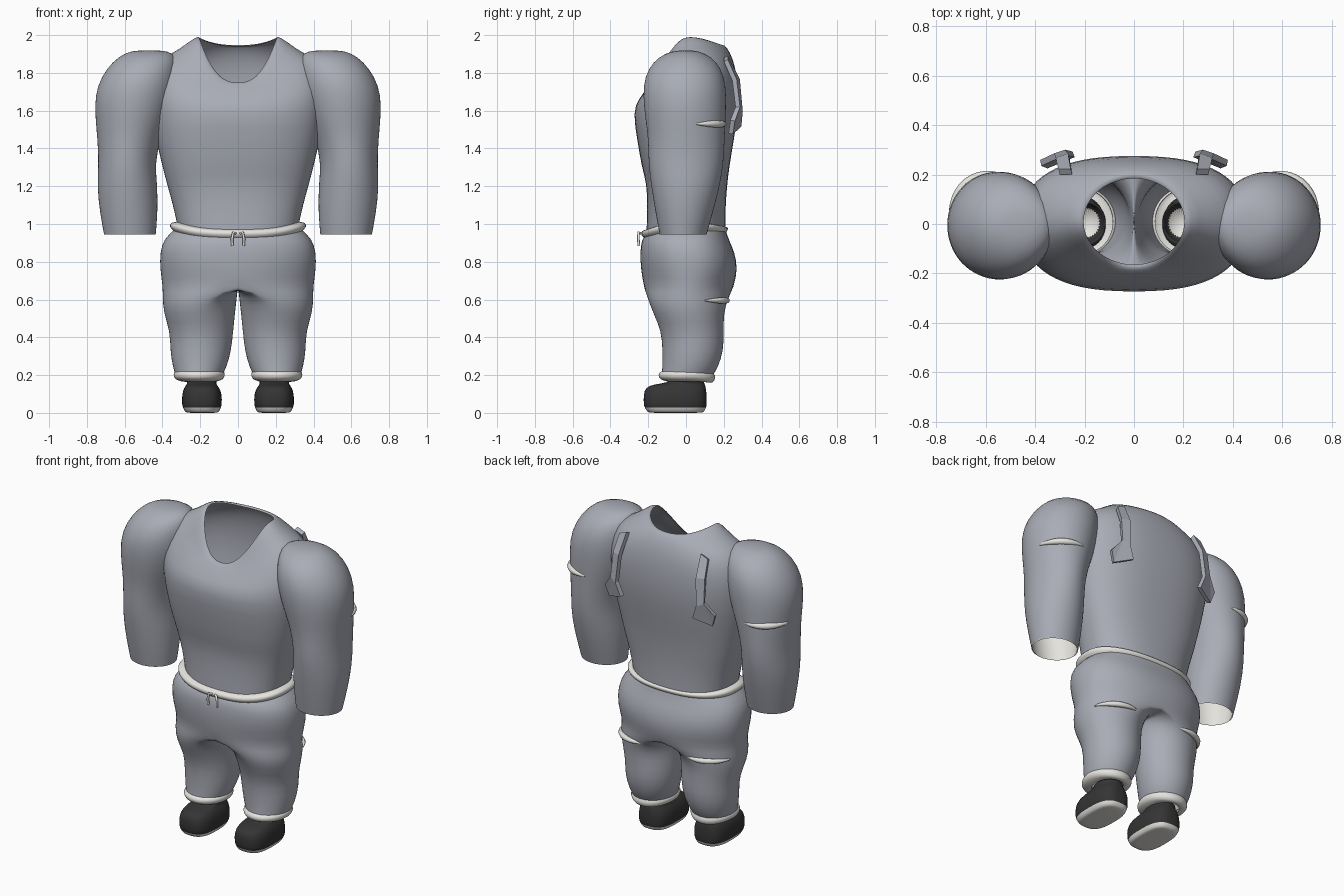
import bpy, bmesh
from math import sin, cos, pi, radians

if "Cube" in bpy.data.objects:
    bpy.data.objects.remove(bpy.data.objects["Cube"])

SEGMENTS = 32


def material(name, colour):
    mat = bpy.data.materials.new(name)
    mat.use_nodes = True
    mat.diffuse_color = (*colour, 1)
    mat.node_tree.nodes["Principled BSDF"].inputs["Base Color"].default_value = (*colour, 1)
    return mat


cloth = material("blue grey cloth", (0.40, 0.415, 0.47))
trim = material("off white trim", (0.78, 0.77, 0.73))
leather = material("black leather", (0.035, 0.035, 0.035))


def signed_power(value, power):
    return abs(value) ** power * (1 if value >= 0 else -1)


def ring(z, xs, ys, mid=None, front=None, back=None, power=1.0):
    """Closed cross-section; front and back heights may differ from the sides."""
    left, right = xs
    mid = (left + right) / 2 if mid is None else mid
    points = []
    for i in range(SEGMENTS):
        angle = 2 * pi * i / SEGMENTS
        c, s = round(cos(angle), 6), round(sin(angle), 6)
        reach = right - mid if c > 0 else mid - left
        x = mid + reach * signed_power(c, power)
        y = sum(ys) / 2 + (ys[1] - ys[0]) / 2 * signed_power(s, power)
        level = front if s < 0 else back
        level = z if level is None else level
        points.append((x, y, level + (z - level) * abs(c) ** 2.5))
    return points


def wide(z, half, ys, **options):
    return ring(z, (-half, half), ys, **options)


def loft(name, rings, mats, mirror=False, bottom=False, top=False, rule=None):
    """Skin rings from bottom to top, leaving out walls on the centre plane."""
    bm = bmesh.new()
    rows = [[bm.verts.new(p) for p in points] for points in rings]
    for low, high in zip(rows, rows[1:]):
        for i in range(SEGMENTS):
            j = (i + 1) % SEGMENTS
            quad = (low[i], low[j], high[j], high[i])
            if not (mirror and all(abs(v.co.x) < 1e-5 for v in quad)):
                bm.faces.new(quad)
    if bottom:
        bm.faces.new(rows[0][::-1])
    if top:
        bm.faces.new(rows[-1])
    bmesh.ops.delete(bm, geom=[v for v in bm.verts if not v.link_faces], context="VERTS")
    for face in bm.faces:
        face.smooth = True
        if rule:
            face.material_index = rule(face)
    mesh = bpy.data.meshes.new(name)
    bm.to_mesh(mesh)
    bm.free()
    for mat in mats:
        mesh.materials.append(mat)
    obj = bpy.data.objects.new(name, mesh)
    bpy.context.collection.objects.link(obj)
    if mirror:
        obj.modifiers.new("Mirror", "MIRROR").use_clip = True
    obj.modifiers.new("Smooth", "SUBSURF").levels = 1
    obj.modifiers["Smooth"].render_levels = 1
    return obj


def tube(name, points, radius, mat, taper=True):
    """Thin cord through the points, pointed at the ends when tapered."""
    curve = bpy.data.curves.new(name, "CURVE")
    curve.dimensions = "3D"
    curve.bevel_depth = radius
    curve.bevel_resolution = 2
    curve.use_fill_caps = True
    spline = curve.splines.new("POLY")
    spline.points.add(len(points) - 1)
    for i, (target, p) in enumerate(zip(spline.points, points)):
        target.co = (*p, 1)
        if taper:
            target.radius = 0.25 + 0.75 * sin(pi * i / (len(points) - 1))
    curve.materials.append(mat)
    bpy.context.collection.objects.link(bpy.data.objects.new(name, curve))


def arc(z, xs, ys, start, end):
    """Part of an oval section, between two angles in degrees."""
    angles = [radians(start + (end - start) * i / 10) for i in range(11)]
    return [(sum(xs) / 2 + (xs[1] - xs[0]) / 2 * cos(a),
             sum(ys) / 2 + (ys[1] - ys[0]) / 2 * sin(a), z) for a in angles]


# Shirt body, open at the scooped neck and at the hem
loft("shirt_body", [
    wide(0.98, 0.32, (-0.21, 0.21), power=0.85, front=0.96),
    wide(1.1, 0.345, (-0.205, 0.21), power=0.85),
    wide(1.22, 0.38, (-0.21, 0.22), power=0.8),
    wide(1.3, 0.40, (-0.235, 0.23), power=0.8),
    wide(1.42, 0.43, (-0.255, 0.25), power=0.8),
    wide(1.6, 0.46, (-0.285, 0.28), power=0.8),
    wide(1.75, 0.46, (-0.25, 0.275), power=0.8, front=1.66),
    wide(1.88, 0.41, (-0.215, 0.26), power=0.85, front=1.71, back=1.84),
    wide(1.925, 0.31, (-0.195, 0.235), power=0.9, front=1.735, back=1.91),
    wide(2.0, 0.22, (-0.18, 0.2), front=1.75, back=1.955),
    wide(1.985, 0.205, (-0.165, 0.185), front=1.745, back=1.94),
], [cloth])

# Sleeves with rounded shoulders and open ends
loft("sleeves", [
    ring(0.945, (0.435, 0.71), (-0.14, 0.11)),
    ring(1.05, (0.425, 0.73), (-0.16, 0.14)),
    ring(1.2, (0.425, 0.748), (-0.185, 0.18)),
    ring(1.32, (0.44, 0.738), (-0.2, 0.2)),
    ring(1.45, (0.41, 0.745), (-0.2, 0.205)),
    ring(1.55, (0.37, 0.755), (-0.215, 0.21)),
    ring(1.68, (0.33, 0.76), (-0.23, 0.215)),
    ring(1.78, (0.32, 0.725), (-0.22, 0.205)),
    ring(1.86, (0.32, 0.665), (-0.175, 0.165)),
    ring(1.905, (0.34, 0.60), (-0.11, 0.10)),
    ring(1.92, (0.40, 0.54), (-0.04, 0.04)),
], [cloth], mirror=True, top=True)
loft("sleeve_lining", [
    ring(0.944, (0.44, 0.705), (-0.135, 0.105)),
    ring(1.05, (0.435, 0.72), (-0.15, 0.13)),
    ring(1.2, (0.435, 0.738), (-0.175, 0.17)),
], [trim], mirror=True)

# Trousers: half a hip section flowing into one leg, then mirrored
loft("trousers", [
    ring(0.195, (0.085, 0.33), (-0.13, 0.14)),
    ring(0.24, (0.06, 0.345), (-0.125, 0.17)),
    ring(0.33, (0.035, 0.36), (-0.125, 0.2)),
    ring(0.43, (0.025, 0.36), (-0.13, 0.2)),
    ring(0.53, (0.015, 0.395), (-0.175, 0.2)),
    ring(0.61, (0.006, 0.40), (-0.205, 0.225), mid=0.17),
    ring(0.67, (0, 0.40), (-0.225, 0.255), mid=0),
    ring(0.76, (0, 0.415), (-0.24, 0.275), mid=0, power=0.9),
    ring(0.85, (0, 0.415), (-0.245, 0.26), mid=0, power=0.85),
    ring(0.92, (0, 0.395), (-0.235, 0.225), mid=0, power=0.85),
    ring(0.975, (0, 0.335), (-0.215, 0.21), mid=0, power=0.85, front=0.94),
], [cloth], mirror=True)

# Waistband dipping at the front
loft("waistband", [
    wide(0.965, 0.345, (-0.222, 0.212), power=0.85, front=0.925, back=0.955),
    wide(0.985, 0.365, (-0.24, 0.225), power=0.85, front=0.94, back=0.97),
    wide(1.01, 0.36, (-0.238, 0.222), power=0.85, front=0.965, back=0.985),
    wide(1.012, 0.32, (-0.205, 0.205), power=0.85, front=0.972, back=0.985),
], [trim])

# Trouser cuffs
loft("cuffs", [
    ring(0.165, (0.12, 0.29), (-0.09, 0.11)),
    ring(0.172, (0.085, 0.325), (-0.13, 0.135), back=0.155),
    ring(0.19, (0.07, 0.342), (-0.148, 0.152), back=0.17),
    ring(0.215, (0.068, 0.342), (-0.145, 0.158), back=0.195),
    ring(0.222, (0.085, 0.325), (-0.12, 0.14)),
], [trim], mirror=True)


def shoe_colour(face):
    pale = face.calc_center_median().z < 0.032 or len(face.verts) > 4
    return 1 if pale else 0


# Shoes with pale soles and insoles
loft("shoes", [
    ring(0.0, (0.115, 0.265), (-0.19, 0.08), power=0.7),
    ring(0.003, (0.1, 0.28), (-0.205, 0.095), power=0.7),
    ring(0.03, (0.09, 0.293), (-0.22, 0.108), power=0.7),
    ring(0.045, (0.085, 0.297), (-0.225, 0.11), power=0.7),
    ring(0.1, (0.085, 0.297), (-0.225, 0.11), power=0.7),
    ring(0.135, (0.1, 0.285), (-0.215, 0.105), power=0.75),
    ring(0.152, (0.115, 0.27), (-0.17, 0.1), power=0.85),
    ring(0.16, (0.115, 0.27), (-0.09, 0.095)),
    ring(0.185, (0.112, 0.275), (-0.085, 0.095)),
    ring(0.18, (0.125, 0.26), (-0.07, 0.08)),
    ring(0.1, (0.125, 0.26), (-0.07, 0.08)),
], [leather, trim], mirror=True, bottom=True, top=True, rule=shoe_colour)

# Paired small parts: slits, drawstrings and back flaps
for side, label in ((1, "left"), (-1, "right")):
    def flip(points):
        return [(side * x, y, z) for x, y, z in points]

    tube(label + "_sleeve_slit", flip(arc(1.53, (0.38, 0.75), (-0.2, 0.205), 15, 95)), 0.02, trim)
    tube(label + "_leg_slit", flip(arc(0.595, (0.01, 0.395), (-0.19, 0.22), 25, 105)), 0.017, trim)
    tube(label + "_drawstring", flip([(0.012, -0.24, 0.95), (0.025, -0.252, 0.955),
                                      (0.032, -0.252, 0.92), (0.03, -0.25, 0.885)]),
         0.007, trim, taper=False)

    outline = flip([(0.25, 0.2, 1.88), (0.26, 0.262, 1.76), (0.27, 0.277, 1.6), (0.24, 0.27, 1.52),
                    (0.35, 0.225, 1.48), (0.375, 0.235, 1.55), (0.315, 0.262, 1.62),
                    (0.31, 0.245, 1.76), (0.30, 0.2, 1.86)])
    bm = bmesh.new()
    v = [bm.verts.new(p) for p in outline]
    for quad in ((0, 1, 7, 8), (1, 2, 6, 7), (2, 3, 4, 6), (4, 5, 6)):
        bm.faces.new([v[i] for i in quad][::side])
    mesh = bpy.data.meshes.new(label + "_back_flap")
    bm.to_mesh(mesh)
    bm.free()
    mesh.materials.append(cloth)
    flap = bpy.data.objects.new(label + "_back_flap", mesh)
    bpy.context.collection.objects.link(flap)
    flap.modifiers.new("Thickness", "SOLIDIFY").thickness = 0.025
